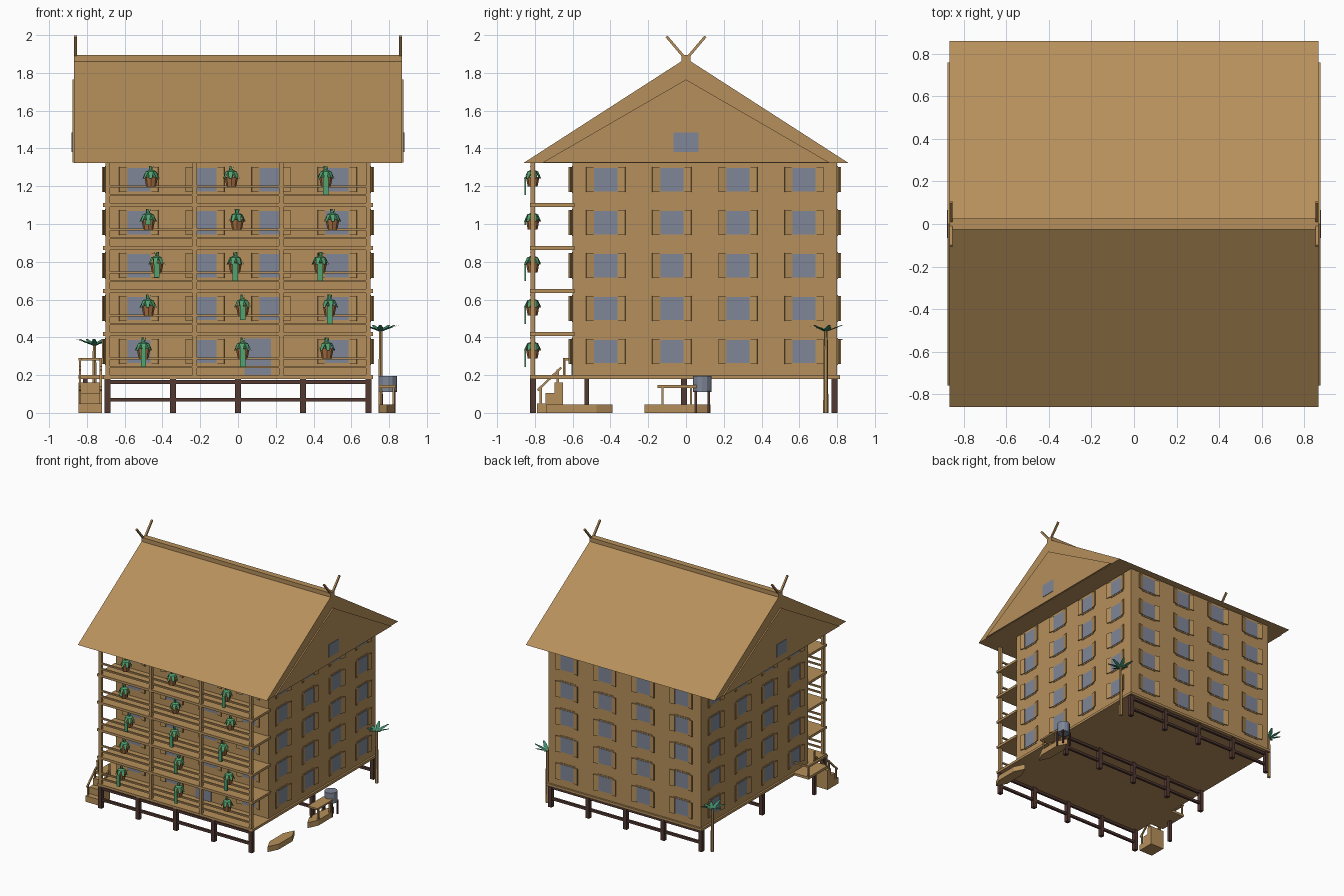
import bpy, bmesh, math, random
from mathutils import Matrix, Vector

if "Cube" in bpy.data.objects:
    bpy.data.objects.remove(bpy.data.objects["Cube"])

random.seed(4)

def mat(name, rgb):
    m = bpy.data.materials.new(name)
    m.diffuse_color = (*rgb, 1)
    m.use_nodes = True
    m.node_tree.nodes["Principled BSDF"].inputs["Base Color"].default_value = m.diffuse_color
    return m

WOOD = mat("tan_wood", (0.47, 0.28, 0.106))
DARK = mat("dark_timber", (0.084, 0.040, 0.031))
GLASS = mat("grey_glass", (0.21, 0.24, 0.31))
LEAF = mat("leaf_green", (0.085, 0.36, 0.16))
PALM = mat("palm_green", (0.05, 0.27, 0.15))
CLAY = mat("clay_pot", (0.376, 0.156, 0.053))

class Part:
    """Collects primitives into one named object."""
    def __init__(self, name, material):
        self.name, self.material, self.bm = name, material, bmesh.new()

    def box(self, lo, hi, M=Matrix()):
        c = [(a + b) / 2 for a, b in zip(lo, hi)]
        s = [b - a for a, b in zip(lo, hi)]
        bmesh.ops.create_cube(self.bm, size=1, matrix=M @ Matrix.Translation(c) @ Matrix.Diagonal((*s, 1)))
        return self

    def bar(self, a, b, t):
        a, b = Vector(a), Vector(b)
        q = (b - a).to_track_quat('Z', 'Y').to_matrix().to_4x4()
        l = (b - a).length
        return self.box((-t / 2, -t / 2, 0), (t / 2, t / 2, l), Matrix.Translation(a) @ q)

    def cone(self, base, r1, r2, h, n):
        bmesh.ops.create_cone(self.bm, cap_ends=True, segments=n, radius1=r1, radius2=r2, depth=h,
                              matrix=Matrix.Translation(Vector(base) + Vector((0, 0, h / 2))))
        return self

    def prism(self, pts, vec):
        f = self.bm.faces.new([self.bm.verts.new(p) for p in pts])
        g = bmesh.ops.extrude_face_region(self.bm, geom=[f])["geom"]
        bmesh.ops.translate(self.bm, vec=vec, verts=[v for v in g if isinstance(v, bmesh.types.BMVert)])
        return self

    def blade(self, base, ang, path, widths):
        # thin leaf strip: path of (radius, height), half-width per point
        R = Matrix.Translation(base) @ Matrix.Rotation(ang, 4, 'Z')
        rows = [[self.bm.verts.new(R @ Vector((r, s * w, z))) for s in (-1, 1)]
                for (r, z), w in zip(path, widths)]
        for p, q in zip(rows, rows[1:]):
            self.bm.faces.new((p[0], q[0], q[1], p[1]))

    def done(self, recalc=True):
        if recalc:
            bmesh.ops.recalc_face_normals(self.bm, faces=self.bm.faces)
        me = bpy.data.meshes.new(self.name)
        self.bm.to_mesh(me)
        self.bm.free()
        me.materials.append(self.material)
        bpy.context.collection.objects.link(bpy.data.objects.new(self.name, me))

FLOORS, PITCH = 5, 0.2275

# stilts and cross beams
stilts = Part("stilts", DARK)
for y in (-0.81, -0.01, 0.785):
    for x in (-0.69, -0.345, 0, 0.345, 0.69):
        stilts.box((x - .016, y - .016, 0), (x + .016, y + .016, .18))
    for z in (.06, .153):
        stilts.box((-.69, y - .01, z), (.69, y + .01, z + .02))
stilts.done()

# main block and floor deck
Part("walls", WOOD).box((-.7, -.6, .2), (.7, .8, 1.33)).done()
Part("floor_deck", WOOD).box((-.715, -.825, .18), (.715, .815, .2)).done()

# front balconies
slabs = Part("balcony_slabs", WOOD)
rails = Part("balcony_rails", WOOD)
for i in range(FLOORS):
    f = .2 + i * PITCH
    if i:
        slabs.box((-.715, -.825, f - .02), (.715, -.59, f))
    for h in (.045, .09):
        rails.box((-.69, -.818, f + h - .008), (.69, -.804, f + h + .004))
slabs.done()
rails.done()
posts = Part("balcony_posts", WOOD)
for x in (-.69, -.23, .23, .69):
    posts.box((x - .012, -.823, .2), (x + .012, -.799, 1.33))
posts.done()

# windows with frames and open shutters on all four walls
frames, panes, shutters = Part("window_frames", WOOD), Part("window_panes", GLASS), Part("shutters", WOOD)
for cx, cy, a in ((0, -.6, 0), (.7, .1, 90), (0, .8, 180), (-.7, .1, -90)):
    W = Matrix.Translation((cx, cy, 0)) @ Matrix.Rotation(math.radians(a), 4, 'Z')
    for i in range(FLOORS):
        for u in (-.525, -.175, .175, .525):
            if a == 0 and i == 0 and u == .175:
                continue  # door goes here
            M = W @ Matrix.Translation((u, 0, .325 + i * PITCH))
            frames.box((-.072, -.004, -.072), (.072, .004, .072), M)
            panes.box((-.062, -.007, -.062), (.062, 0, .062), M)
            for s in (-1, 1):
                H = M @ Matrix.Translation((s * .063, -.003, 0)) @ Matrix.Rotation(-s * math.radians(14), 4, 'Z')
                shutters.box((min(0, s * .042), -.008, -.066), (max(0, s * .042), 0, .066), H)
frames.done()
shutters.done()
panes.box((.035, -.607, .2), (.175, -.6, .395))  # door
for s in (-1, 1):  # attic windows
    panes.box((s * .878 - .003, -.065, 1.38), (s * .878 + .003, .065, 1.485))
panes.done()

# roof, gable panels, ridge cap and crossed finials
Part("roof", WOOD).prism([(-.867, -.862, 1.322), (-.867, .862, 1.322), (-.867, 0, 1.877)], (1.734, 0, 0)).done()
gables = Part("gable_panels", WOOD)
gables.prism([(-.877, -.76, 1.325), (-.877, .76, 1.325), (-.877, 0, 1.765)], (1.754, 0, 0)).done()
Part("ridge_cap", WOOD).box((-.867, -.025, 1.86), (.867, .025, 1.895)).done()
finials = Part("finials", WOOD)
for x in (-.86, .86):
    for s in (-1, 1):
        finials.bar((x, -s * .01, 1.86), (x, s * .103, 1.993), .014)
finials.done()

# side landing, stairs and handrails
stairs = Part("side_stairs", WOOD)
stairs.box((-.845, -.655, .18), (-.7, -.4, .2))
for k in range(3):
    stairs.box((-.845, -.79 + .047 * k, 0), (-.72, -.65, .05 + .055 * k))
stairs.done()
hand = Part("stair_handrails", WOOD)
for y in (-.645, -.41):
    hand.box((-.843, y - .006, .2), (-.831, y + .006, .285))
hand.box((-.845, -.652, .277), (-.829, -.4, .29))
hand.box((-.845, -.415, .277), (-.7, -.4, .29))
hand.box((-.732, -.652, .2), (-.72, -.64, .29))
for x in (-.837, -.726):
    hand.bar((x, -.785, .12), (x, -.66, .24), .012)
    hand.box((x - .006, -.775, .05), (x + .006, -.763, .14))
    hand.box((x - .006, -.685, .15), (x + .006, -.673, .23))
hand.done()
Part("landing_post", DARK).box((-.82, -.537, 0), (-.796, -.513, .18)).done()

# two boats, the second with a canopy
boats = Part("boats", WOOD)
for y in (-.565, -.045):
    x = .79
    ring = [(x, y - .175), (x + .042, y - .09), (x + .042, y + .09), (x, y + .175), (x - .042, y + .09), (x - .042, y - .09)]
    boats.prism([(px, py, 0) for px, py in ring], (0, 0, .045))
boats.done()
canopy = Part("boat_canopy", WOOD)
canopy.box((.745, -.15, .133), (.835, .055, .147))
for x in (.757, .823):
    for y in (-.125, .027):
        canopy.box((x - .006, y - .006, .04), (x + .006, y + .006, .135))
canopy.done()

# water tank on legs
Part("water_tank", GLASS).cone((.793, .086, .11), .05, .05, .086, 12).done()
legs = Part("tank_legs", DARK)
for sx in (-.035, .035):
    for sy in (-.035, .035):
        legs.box((.793 + sx - .006, .086 + sy - .006, 0), (.793 + sx + .006, .086 + sy + .006, .115))
legs.done()

# palms
trunks, fronds = Part("palm_trunks", WOOD), Part("palm_fronds", PALM)
for x, y, h in ((.755, .74, .435), (-.76, .74, .36)):
    trunks.cone((x, y, 0), .014, .01, h, 6)
    for k in range(7):
        fronds.blade((x, y, h - .005), k * math.tau / 7 + .2, [(0, 0), (.05, .018), (.1, .036)], [.008, .016, .006])
trunks.done()
fronds.done(False)

# potted plants on the balcony rails; second value is trailing vine length
plants = [[(-.50, .09), (.025, .09), (.47, 0)],
          [(-.475, 0), (.025, .07), (.485, .09)],
          [(-.43, .07), (-.015, .09), (.435, .09)],
          [(-.475, .02), (-.005, 0), (.50, 0)],
          [(-.46, 0), (-.035, 0), (.465, .09)]]
pots, leaves = Part("flower_pots", CLAY), Part("pot_leaves", LEAF)
for i, row in enumerate(plants):
    z = .288 + i * PITCH
    for x, vine in row:
        pots.cone((x, -.812, z), .026, .036, .052, 8)
        top = (x, -.812, z + .05)
        a0 = random.random()
        for k in range(7):
            leaves.blade(top, a0 + k * math.tau / 7, [(0, .04), (.026, .03), (.046, -.008)], [.007, .014, .007])
        for k in range(3):
            leaves.blade(top, a0 + k * math.tau / 3, [(0, 0), (.006, .035), (.012, .06)], [.01, .01, .005])
        if vine:
            leaves.box((x - .014, -.856, z + .045 - vine), (x + .014, -.846, z + .05))
leaves.done(False)
pots.done()
